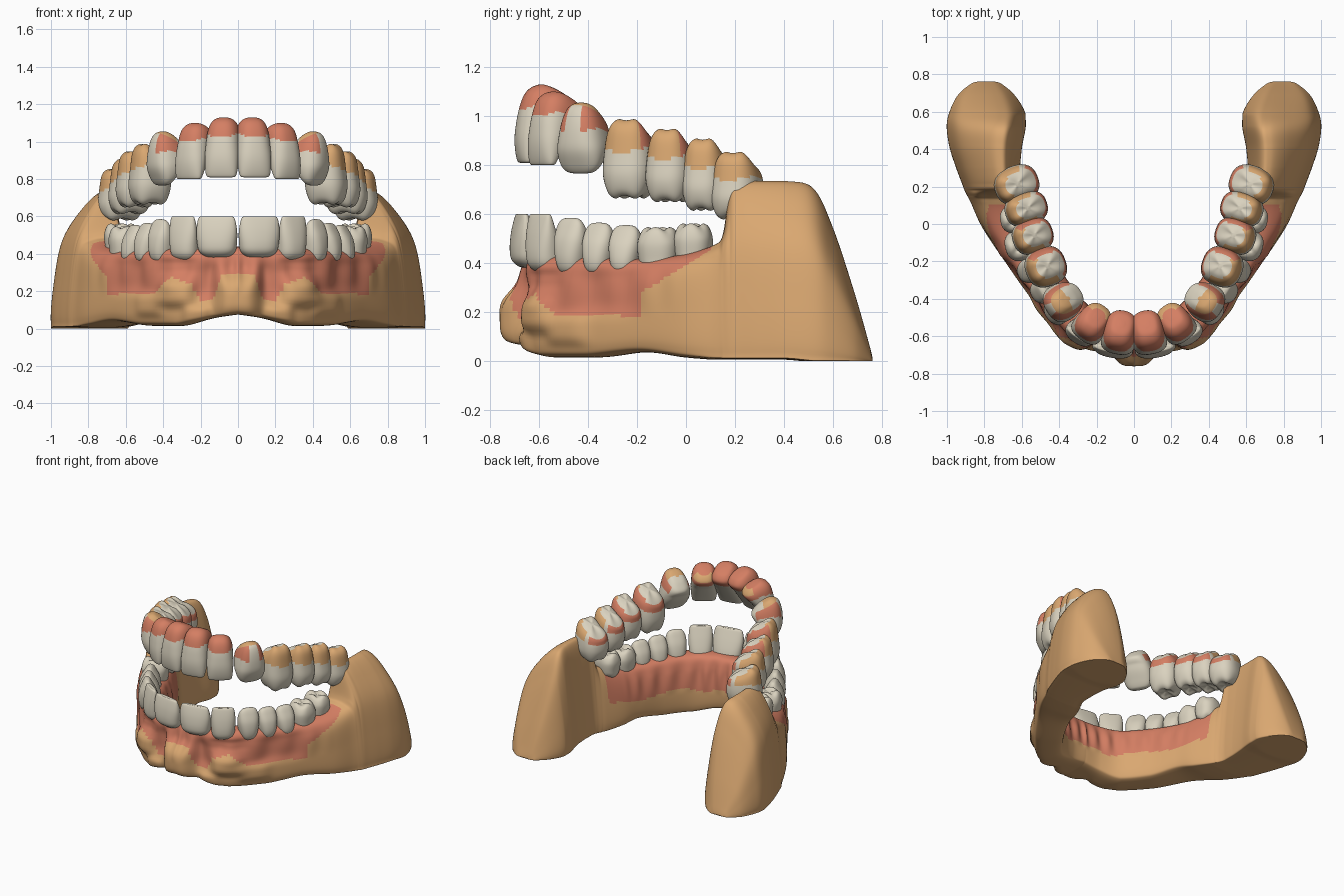
import bpy, bmesh, math
from math import cos, sin, pi, exp
from mathutils import Vector

cube = bpy.data.objects.get("Cube")
if cube:
    bpy.data.objects.remove(cube, do_unlink=True)


def material(name, color):
    m = bpy.data.materials.new(name)
    m.use_nodes = True
    m.diffuse_color = (*color, 1)
    m.node_tree.nodes["Principled BSDF"].inputs["Base Color"].default_value = (*color, 1)
    return m


BONE, GUM, ENAMEL = range(3)
MATERIALS = [material("bone_tan", (0.70, 0.39, 0.165)),
             material("gum_red", (0.66, 0.21, 0.125)),
             material("enamel_ivory", (0.70, 0.645, 0.52))]


def curve(keys, t, closed=False, clamp=False):
    """Smooth curve through rows of numbers."""
    n = len(keys)
    i = int(math.floor(t)) if closed else min(int(t), n - 2)
    f = t - i
    pick = (lambda k: keys[k % n]) if closed else (lambda k: keys[max(0, min(n - 1, k))])
    out = []
    for a, b, c, d in zip(pick(i - 1), pick(i), pick(i + 1), pick(i + 2)):
        v = b + 0.5 * f * (c - a + f * (2*a - 5*b + 4*c - d + f * (3*(b - c) + d - a)))
        out.append(max(min(b, c), min(max(b, c), v)) if clamp else v)
    return out


def linear(table, x):
    for (x0, v0), (x1, v1) in zip(table, table[1:]):
        if x <= x1:
            return v0 + (v1 - v0) * (x - x0) / (x1 - x0)
    return table[-1][1]


def loft(name, rings, paint):
    """Skin closed rings, cap both ends, paint each face by its ring and segment."""
    bm = bmesh.new()
    rows = [[bm.verts.new(p) for p in ring] for ring in rings]
    n = len(rows[0])
    for r, (a, b) in enumerate(zip(rows, rows[1:])):
        for k in range(n):
            f = bm.faces.new((a[k], a[(k + 1) % n], b[(k + 1) % n], b[k]))
            f.material_index = paint(r, k, f.calc_center_median())
    for r, row in ((0, rows[0]), (len(rows) - 2, rows[-1])):
        f = bm.faces.new(row)
        f.material_index = paint(r, 0, f.calc_center_median())
    bmesh.ops.recalc_face_normals(bm, faces=bm.faces)
    for f in bm.faces:
        f.smooth = True
    mesh = bpy.data.meshes.new(name)
    bm.to_mesh(mesh)
    bm.free()
    for m in MATERIALS:
        mesh.materials.append(m)
    obj = bpy.data.objects.new(name, mesh)
    bpy.context.collection.objects.link(obj)


# ---- Lower jaw: stations from chin to back
# outer x, outer y, inner x, inner y, bottom, top, cross-section blend
STATIONS = [
    (0.00, -0.675, 0.00, -0.50, 0.08, 0.43, 0),
    (0.14, -0.67, 0.12, -0.49, 0.06, 0.43, 0),
    (0.34, -0.61, 0.25, -0.43, 0.02, 0.42, 0),
    (0.53, -0.42, 0.37, -0.28, 0.02, 0.415, 0),
    (0.69, -0.20, 0.45, -0.12, 0.04, 0.41, 0.1),
    (0.81, -0.02, 0.50, 0.00, 0.02, 0.43, 0.4),
    (0.87, 0.11, 0.56, 0.11, 0.01, 0.47, 0.8),
    (0.89, 0.15, 0.585, 0.15, 0.01, 0.515, 1),
    (0.905, 0.18, 0.60, 0.18, 0.01, 0.70, 2),
    (0.92, 0.22, 0.61, 0.22, 0.01, 0.725, 2),
    (0.95, 0.30, 0.61, 0.30, 0.01, 0.73, 2),
    (0.985, 0.41, 0.60, 0.41, 0.01, 0.73, 2),
    (1.00, 0.52, 0.58, 0.52, 0.00, 0.70, 2),
    (0.985, 0.60, 0.585, 0.60, 0.00, 0.54, 2),
    (0.94, 0.69, 0.64, 0.69, 0.00, 0.27, 2),
    (0.87, 0.75, 0.71, 0.75, 0.00, 0.06, 2),
    (0.83, 0.762, 0.75, 0.762, 0.00, 0.01, 2)]
# cross-sections: across (0 inner, 1 outer), height
BODY = [(0.2, 0), (0.8, 0), (0.98, 0.1), (1, 0.45), (0.98, 0.8),
        (0.8, 1), (0.3, 1), (0.1, 0.82), (0, 0.45), (0.03, 0.1)]
SHOULDER = [(0.15, 0), (0.9, 0), (1, 0.055), (0.97, 0.435), (0.86, 0.88),
            (0.62, 0.98), (0.34, 1), (0.18, 0.97), (0.06, 0.7), (0, 0.08)]
RAMUS = [(0.15, 0), (0.9, 0), (1, 0.04), (0.97, 0.32), (0.86, 0.65),
         (0.6, 0.88), (0.34, 1), (0.18, 0.94), (0.06, 0.52), (0, 0.06)]
SHAPES = [BODY, SHOULDER, RAMUS]
# carved lumps and hollows on the outer face: x, z, radius x, radius z, push
LUMPS = [(0, 0.16, 0.11, 0.13, 0.085), (0.33, 0.19, 0.09, 0.07, 0.04),
         (0.18, 0.25, 0.06, 0.10, -0.025), (0.22, 0.07, 0.07, 0.05, 0.025),
         (0.47, 0.13, 0.07, 0.06, 0.02), (0.58, 0.28, 0.10, 0.09, -0.02),
         (0.33, 0.33, 0.10, 0.04, -0.015)]
SEG = 96


def jaw_ring(u):
    side, t = (1 if u >= 0 else -1), abs(u)
    ox, oy, ix, iy, zb, zt, blend = curve(STATIONS, t, clamp=True)
    out = Vector((ox - ix, oy - iy, 0)).normalized()
    first = min(int(blend), 1)
    mix = blend - first
    ring = []
    for k in range(SEG):
        q = k * 10 / SEG
        b, r = curve(SHAPES[first], q, True), curve(SHAPES[first + 1], q, True)
        a, h = (b[j] + (r[j] - b[j]) * mix for j in (0, 1))
        p = Vector((ix + (ox - ix) * a, iy + (oy - iy) * a, max(0, zb + (zt - zb) * h)))
        push = 0
        if t < 5:
            fade = max(0, 1 - blend * 2.5)
            if a > 0.55:
                for lx, lz, rx, rz, amount in LUMPS:
                    push += fade * amount * exp(-((p.x - lx) / rx) ** 4 - ((p.z - lz) / rz) ** 4)
            # root ridges near the gum line
            ridge = max(0, min(1, (p.z - 0.18) * 7)) * sin(pi * max(0, min(1, h)))
            push += (1 if a > 0.5 else -1) * 0.012 * fade * ridge * cos(t * 9)
        p += out * push
        ring.append((p.x * side, p.y, p.z))
    return ring


GUM_LINE = [(0, 0.30), (0.09, 0.29), (0.13, 0.16), (0.2, 0.14), (0.25, 0.24),
            (0.36, 0.28), (0.45, 0.19), (0.9, 0.18)]


def jaw_paint(r, k, c):
    q = k * 10 / SEG
    x = abs(c.x)
    if q < 5.8:
        low = linear(GUM_LINE, x) if c.y < -0.18 else 0.28 + 0.62 * (c.y + 0.18)
        return GUM if c.z > low and c.y < 0.1 else BONE
    return GUM if c.z > 0.2 + 0.015 * sin(x * 25) and c.y < 0.1 else BONE


STEPS = 200
span = len(STATIONS) - 1
loft("lower_jaw", [jaw_ring(span * i / STEPS) for i in range(-STEPS, STEPS + 1)], jaw_paint)

# ---- Teeth: profiles from biting edge to root as (along, width, depth)
INCISOR = [(0.01, 0.3, 0.05), (0, 0.72, 0.2), (0.06, 0.9, 0.34), (0.35, 1, 0.7),
           (0.65, 0.97, 0.95), (0.85, 0.88, 0.95), (0.97, 0.6, 0.6), (1, 0.15, 0.15)]
LEAF = [(0.0, 0.15, 0.08), (0.03, 0.6, 0.25), (0.15, 0.88, 0.5), (0.38, 1, 0.85),
        (0.65, 0.9, 1), (0.85, 0.72, 0.9), (0.97, 0.45, 0.5), (1, 0.12, 0.12)]
MOLAR = [(0.06, 0.08, 0.08), (0.03, 0.35, 0.35), (0, 0.55, 0.62), (0.09, 0.82, 0.86),
         (0.32, 1, 1), (0.62, 0.96, 0.95), (0.84, 0.82, 0.86), (0.97, 0.5, 0.56), (1, 0.12, 0.12)]
# x, y, biting edge z, root z, width, depth, inward lean, root tilt, profile
UPPER = [(0.09, -0.655, 0.81, 1.11, 0.185, 0.20, 0.125, 0.05, INCISOR),
         (0.262, -0.585, 0.80, 1.08, 0.18, 0.19, 0.11, 0.05, INCISOR),
         (0.405, -0.43, 0.765, 1.03, 0.205, 0.20, 0.06, 0.07, LEAF),
         (0.475, -0.23, 0.67, 0.965, 0.21, 0.22, 0.015, 0.06, MOLAR),
         (0.545, -0.065, 0.655, 0.925, 0.19, 0.22, 0.015, 0.06, MOLAR),
         (0.58, 0.08, 0.62, 0.885, 0.18, 0.23, 0.015, 0.06, MOLAR),
         (0.63, 0.21, 0.585, 0.83, 0.20, 0.24, 0.01, 0.06, MOLAR)]
LOWER = [(0.115, -0.67, 0.60, 0.38, 0.22, 0.13, 0.03, 0, INCISOR),
         (0.295, -0.595, 0.60, 0.36, 0.165, 0.13, 0.03, 0, INCISOR),
         (0.415, -0.47, 0.585, 0.34, 0.145, 0.14, 0.02, 0, LEAF),
         (0.485, -0.355, 0.565, 0.34, 0.135, 0.15, 0.01, 0, LEAF),
         (0.55, -0.245, 0.555, 0.34, 0.135, 0.15, 0.0, 0, LEAF),
         (0.60, -0.11, 0.54, 0.35, 0.17, 0.18, 0.0, 0, MOLAR),
         (0.625, 0.03, 0.555, 0.38, 0.155, 0.18, 0.0, 0, MOLAR)]
SIDES, ROWS = 40, 48


def tooth(name, row, index, side, upper):
    x, y, edge, root, w, d, lean, tilt, profile = row[index]
    ahead = row[min(index + 1, 6)]
    behind = row[index - 1] if index else (-x, y)
    along = Vector((ahead[0] - behind[0], ahead[1] - behind[1], 0)).normalized()
    out = Vector((along.y, -along.x, 0))
    keys = [curve(profile, (len(profile) - 1) * i / ROWS) for i in range(ROWS + 1)]
    rings = []
    for t, sw, sd in keys:
        ring = []
        for k in range(SIDES):
            q = 2 * pi * k / SIDES
            c, s = (math.copysign(abs(v) ** 0.8, v) for v in (cos(q), sin(q)))
            p = Vector((x, y, 0)) + along * (w / 2 * sw * c)
            p += out * (d / 2 * sd * s - lean * max(0, t) ** 1.4)
            # cusps on chewing surfaces, root forks, outer side of the root higher
            rise = tilt * s * sd * max(0, t * 2 - 1)
            if profile is MOLAR:
                rise += 0.012 * cos(4 * q) * sw * (max(0, 1 - t * 3) - max(0, t * 3 - 2))
            ring.append((p.x * side, p.y, edge + (root - edge) * t + rise))
        rings.append(ring)

    def paint(r, k, c):
        t, q = keys[r][0], 2 * pi * (k + 0.5) / SIDES
        if not upper:
            return ENAMEL
        neck = 0.69 + 0.05 * cos(2 * q)
        if index < 2:
            spot = index and sin(q) < -0.3 and 0.86 < t < 0.985
            return BONE if spot else GUM if t > neck else ENAMEL
        if t < neck - 0.08:
            return ENAMEL
        if index == 2:
            if t > 0.88:
                return BONE if sin(q) > 0 else ENAMEL
            return GUM if abs(cos(q)) > 0.25 and sin(q) > -0.6 else ENAMEL
        if t > 0.92:
            return BONE if t < 0.97 and sin(q) > 0.4 else ENAMEL
        if sin(q) < -0.6:
            return GUM if t < 0.86 else ENAMEL
        if index < 5 and cos(q) > 0.7:
            return GUM
        return BONE if sin(q) > -0.3 else ENAMEL

    loft(name, rings, paint)


for side, label in ((1, "left"), (-1, "right")):
    for i in range(7):
        tooth(f"upper_tooth_{i + 1}_{label}", UPPER, i, side, True)
        tooth(f"lower_tooth_{i + 1}_{label}", LOWER, i, side, False)
